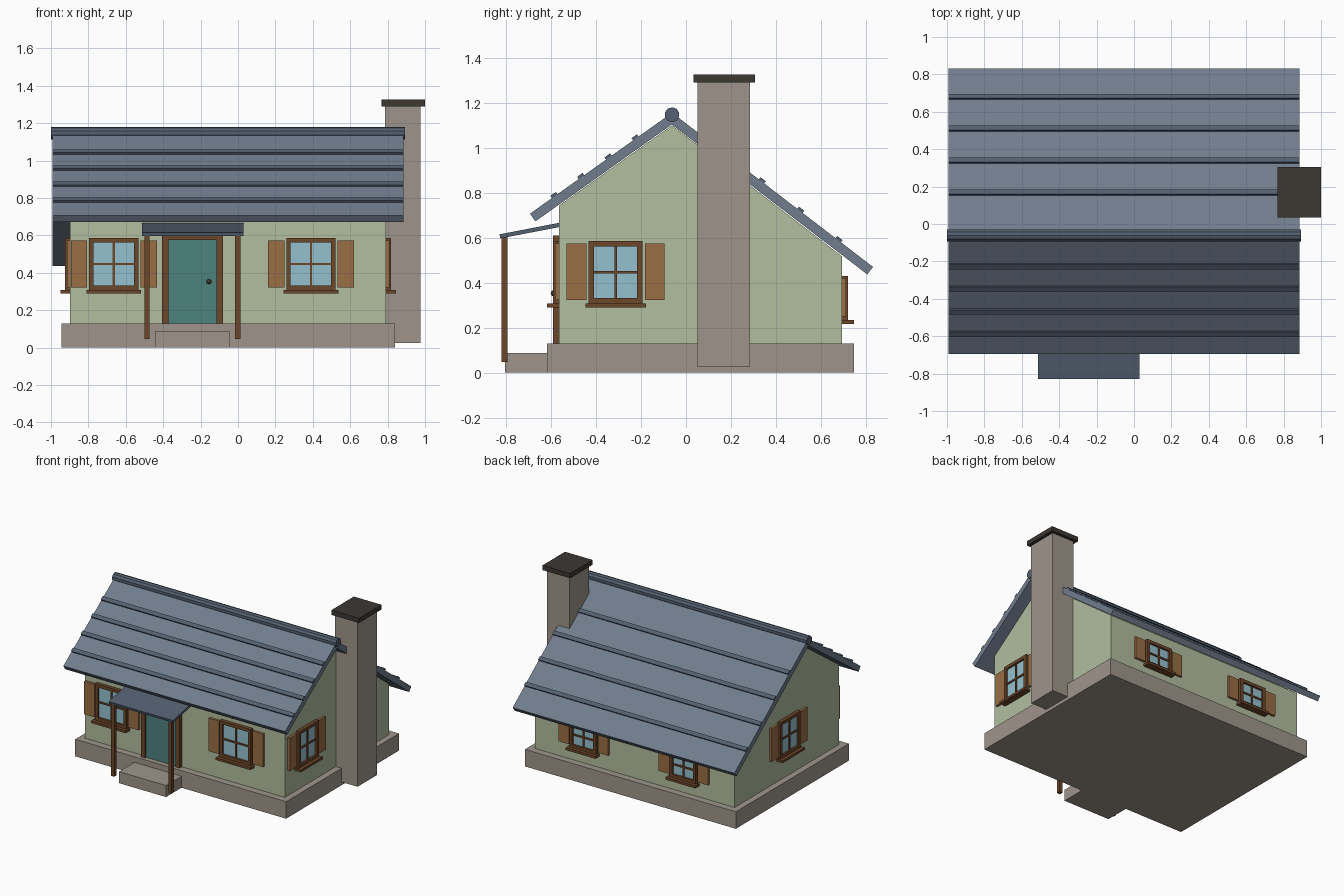
import bpy, bmesh, math
from mathutils import Matrix, Vector

if "Cube" in bpy.data.objects:
    bpy.data.objects.remove(bpy.data.objects["Cube"])


def material(name, r, g, b):
    m = bpy.data.materials.new(name)
    m.diffuse_color = [(c / 255) ** 2.2 for c in (r, g, b)] + [1]
    m.use_nodes = True
    m.node_tree.nodes["Principled BSDF"].inputs["Base Color"].default_value = m.diffuse_color
    return m


WALL = material("wall_green", 176, 189, 158)
STONE = material("stone", 157, 148, 138)
ROOF = material("roof_slate", 112, 124, 140)
TRIM = material("roof_trim", 84, 96, 112)
WOOD = material("dark_wood", 108, 72, 46)
SHUTTER = material("shutter_wood", 152, 110, 70)
GLASS = material("glass", 148, 192, 205)
DOOR = material("door_teal", 78, 130, 126)
DARK = material("dark_cap", 62, 58, 54)


def finish(name, bm, mat):
    bmesh.ops.recalc_face_normals(bm, faces=bm.faces)
    me = bpy.data.meshes.new(name)
    bm.to_mesh(me)
    bm.free()
    me.materials.append(mat)
    ob = bpy.data.objects.new(name, me)
    bpy.context.collection.objects.link(ob)
    return ob


def boxes(name, mat, spans, matrix=Matrix()):
    """One object made of boxes, each given as (x0, x1, y0, y1, z0, z1)."""
    bm = bmesh.new()
    for x0, x1, y0, y1, z0, z1 in spans:
        mid = Vector((x0 + x1, y0 + y1, z0 + z1)) / 2
        size = Matrix.Diagonal((x1 - x0, y1 - y0, z1 - z0, 1))
        bmesh.ops.create_cube(bm, size=1, matrix=matrix @ Matrix.Translation(mid) @ size)
    return finish(name, bm, mat)


def extrude_x(name, mat, profile, x0, x1):
    """Extrude a (y, z) outline along x."""
    bm = bmesh.new()
    face = bm.faces.new([bm.verts.new((x0, y, z)) for y, z in profile])
    new = bmesh.ops.extrude_face_region(bm, geom=[face])["geom"]
    bmesh.ops.translate(bm, vec=(x1 - x0, 0, 0),
                        verts=[v for v in new if isinstance(v, bmesh.types.BMVert)])
    return finish(name, bm, mat)


# Plinth, step and gabled walls
X0, X1, Y0, Y1 = -0.897, 0.792, -0.565, 0.694
RIDGE_Y = -0.062
boxes("foundation", STONE, [(-0.945, 0.84, -0.618, 0.747, 0, 0.13)])
boxes("front_step", STONE, [(-0.444, -0.045, -0.805, -0.61, 0, 0.088)])
extrude_x("walls", WALL, [(Y0, 0.125), (Y1, 0.125), (Y1, 0.517), (RIDGE_Y, 1.1), (Y0, 0.743)], X0, X1)

# Roof slopes with raised ribs, meeting under the ridge roll
T, PEAK = 0.042, 1.156
RX0, RX1 = -0.992, 0.884
for side, eave_y, eave_z, ribs in (("front", -0.694, 0.707, (-0.223, -0.343, -0.465, -0.584)),
                                   ("back", 0.832, 0.47, (0.165, 0.336, 0.507, 0.677))):
    top, eave = Vector((RIDGE_Y, PEAK)), Vector((eave_y, eave_z))
    d = (eave - top).normalized()
    n = Vector((-d.y, d.x)) if d.x > 0 else Vector((d.y, -d.x))
    drop = Vector((0, T / n.y))
    extrude_x(f"roof_{side}", ROOF, [top, eave, eave - n * T, top - drop], RX0, RX1)
    for i, y in enumerate(ribs):
        c = top + d * ((y - RIDGE_Y) / d.x)
        extrude_x(f"roof_{side}_rib_{i + 1}", TRIM,
                  [c - d * 0.015 - n * 0.008, c + d * 0.015 - n * 0.008,
                   c + d * 0.015 + n * 0.012, c - d * 0.015 + n * 0.012], RX0, RX1)
extrude_x("ridge_roll", TRIM,
          [(RIDGE_Y + 0.033 * math.cos(a), 1.147 + 0.033 * math.sin(a))
           for a in (math.tau * i / 10 + math.pi / 10 for i in range(10))], -1.0, 0.893)

# Chimney
boxes("chimney", STONE, [(0.786, 0.976, 0.051, 0.284, 0.025, 1.295)])
boxes("chimney_cap", DARK, [(0.766, 1.0, 0.034, 0.306, 1.29, 1.326)])

# Door
boxes("door_panel", DOOR, [(-0.372, -0.11, -0.579, -0.555, 0.13, 0.578)])
boxes("door_frame", WOOD, [(-0.406, -0.371, -0.592, -0.555, 0.13, 0.575),
                           (-0.115, -0.08, -0.592, -0.555, 0.13, 0.575),
                           (-0.406, -0.08, -0.592, -0.555, 0.575, 0.61)])
bm = bmesh.new()
bmesh.ops.create_uvsphere(bm, u_segments=12, v_segments=8, radius=0.013,
                          matrix=Matrix.Translation((-0.155, -0.589, 0.353)))
for f in bm.faces:
    f.smooth = True
finish("door_knob", bm, DARK)

# Porch canopy on two posts
extrude_x("porch_roof", TRIM, [(-0.83, 0.615), (-0.826, 0.597), (-0.56, 0.648), (-0.56, 0.667)], -0.514, 0.03)
for side, x in (("left", -0.486), ("right", -0.001)):
    boxes(f"porch_post_{side}", WOOD, [(x - 0.014, x + 0.014, -0.82, -0.793, 0.047, 0.606)])


def window(name, x, y, turn, half, z0, z1):
    """Window facing -y before turning: glass, frame with glazing bars, sill, shutters."""
    m = Matrix.Translation((x, y, 0)) @ Matrix.Rotation(math.radians(turn), 4, "Z")
    w, b, zc = 0.024, 0.006, (z0 + z1) / 2
    out, back = -0.027, 0.01
    boxes(f"{name}_glass", GLASS, [(-half + 0.01, half - 0.01, -0.012, back, z0 + 0.01, z1 - 0.01)], m)
    boxes(f"{name}_frame", WOOD, [(-half, -half + w, out, back, z0, z1),
                                  (half - w, half, out, back, z0, z1),
                                  (-half + w, half - w, out, back, z1 - w, z1),
                                  (-half + w, half - w, out, back, z0, z0 + w),
                                  (-b, b, -0.02, back, z0 + w, z1 - w),
                                  (-half + w, half - w, -0.02, back, zc - b, zc + b)], m)
    boxes(f"{name}_sill", WOOD, [(-half - 0.014, half + 0.014, -0.053, back, z0 - 0.017, z0 + 0.001)], m)
    for side, s in (("left", -1), ("right", 1)):
        a, c = sorted((s * (half + 0.01), s * (half + 0.098)))
        boxes(f"{name}_shutter_{side}", SHUTTER, [(a, c, -0.018, back, z0 + 0.015, z1 - 0.012)], m)


window("window_front_left", -0.664, Y0, 0, 0.132, 0.307, 0.586)
window("window_front_right", 0.39, Y0, 0, 0.132, 0.307, 0.586)
window("window_right", X1, -0.313, 90, 0.12, 0.307, 0.586)
window("window_left", X0, 0.055, -90, 0.12, 0.307, 0.586)
window("window_back_left", 0.37, Y1, 180, 0.112, 0.234, 0.43)
window("window_back_right", -0.475, Y1, 180, 0.112, 0.234, 0.43)
